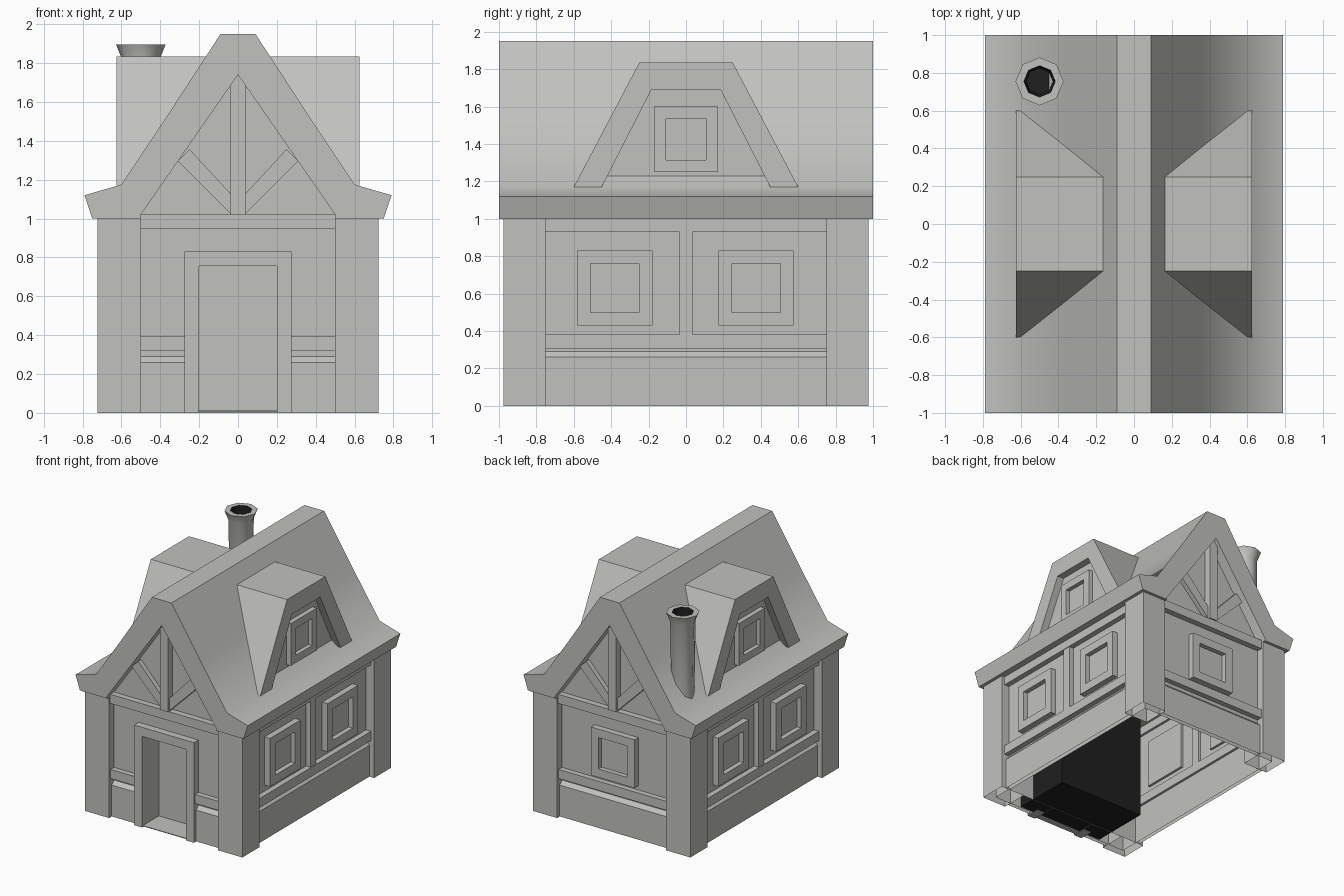
import bpy
import bmesh
from math import sin, cos, pi, radians

if "Cube" in bpy.data.objects:
    bpy.data.objects.remove(bpy.data.objects["Cube"])


def material(name, colour):
    mat = bpy.data.materials.new(name)
    mat.use_nodes = True
    mat.diffuse_color = colour
    mat.node_tree.nodes["Principled BSDF"].inputs["Base Color"].default_value = colour
    return mat


STONE = material("stone_grey", (0.535, 0.535, 0.52, 1))
SOOT = material("soot_black", (0.014, 0.014, 0.014, 1))


def finish(name, bm, mat=STONE, smooth=None):
    mesh = bpy.data.meshes.new(name)
    bm.to_mesh(mesh)
    bm.free()
    mesh.materials.append(mat)
    ob = bpy.data.objects.new(name, mesh)
    bpy.context.collection.objects.link(ob)
    if smooth:
        bpy.ops.object.select_all(action="DESELECT")
        ob.select_set(True)
        bpy.context.view_layer.objects.active = ob
        bpy.ops.object.shade_smooth_by_angle(angle=radians(smooth))


def prism_mesh(pts, axis, d0, d1):
    """Extrude a (sideways, height) outline along x or y; both caps are returned too."""
    bm = bmesh.new()
    place = (lambda u, z, d: (d, u, z)) if axis == "x" else (lambda u, z, d: (u, d, z))
    a = [bm.verts.new(place(u, z, d0)) for u, z in pts]
    b = [bm.verts.new(place(u, z, d1)) for u, z in pts]
    caps = bm.faces.new(a), bm.faces.new(b)
    for i in range(len(pts)):
        j = (i + 1) % len(pts)
        bm.faces.new((a[i], a[j], b[j], b[i]))
    bmesh.ops.recalc_face_normals(bm, faces=bm.faces)
    return bm, *caps


def prism(name, pts, axis, d0, d1, smooth=None, open_base=False):
    bm = prism_mesh(pts, axis, d0, d1)[0]
    if open_base:
        base = [f for f in bm.faces if all(v.co.z == 0 for v in f.verts)]
        bmesh.ops.delete(bm, geom=base, context="FACES_ONLY")
    finish(name, bm, smooth=smooth)


def rect(u0, u1, z0, z1):
    return [(u0, z0), (u1, z0), (u1, z1), (u0, z1)]


def mirrored(half):
    """Complete a right-hand outline, listed top to bottom, with its mirror image."""
    return half + [(-u, z) for u, z in reversed(half) if u]


def window(name, pts, axis, d0, d1, border, sink):
    bm, _, cap = prism_mesh(pts, axis, d0, d1)
    bmesh.ops.inset_individual(bm, faces=[cap], thickness=border, use_even_offset=True)
    pane = bmesh.ops.extrude_discrete_faces(bm, faces=[cap])["faces"][0]
    bmesh.ops.translate(bm, verts=pane.verts, vec=pane.normal * -sink)
    finish(name, bm)


def plinth(name, axis, s, wall, spans):
    # low base with a sloping top, drawn in section and run along the wall
    inner, outer = s * (wall - 0.005), s * (wall + 0.03)
    for u0, u1 in spans:
        section = [(inner, 0), (outer, 0), (outer, 0.26), (inner, 0.295)]
        prism(name, section, "y" if axis == "x" else "x", u0, u1, open_base=True)


WALL_X, WALL_Y = 0.65, 0.91

# Wall shell, open underneath
prism("wall_shell", rect(-WALL_X, WALL_X, 0, 1), "y", -0.75, WALL_Y, open_base=True)

# Front wall with door opening
prism("front_wall", mirrored([(WALL_X, 1), (WALL_X, 0), (0.2, 0), (0.2, 0.755)]),
      "y", -WALL_Y, -0.75, open_base=True)
prism("door_frame", mirrored([(0.275, 0.83), (0.275, 0), (0.2, 0), (0.2, 0.755)]),
      "y", -0.97, -0.85)
prism("door_floor", rect(-0.2, 0.2, 0.006, 0.012), "y", -0.96, -0.75)

# Dark box around the door recess, open to the front
bm, front, _ = prism_mesh(rect(-0.4, 0.4, 0.003, 0.9), "y", -0.9, -0.4)
bm.faces.remove(front)
finish("door_recess_box", bm, SOOT)

# Gable wall and roof
prism("gable_wall", mirrored([(0, 1.76), (0.52, 1)]), "y", -WALL_Y, WALL_Y)
roof_half = [(0.09, 1.95), (0.36, 1.535), (0.6, 1.175), (0.79, 1.12),
             (0.75, 1), (0.5, 1), (0.5, 1.02)]
prism("roof", roof_half + [(0, 1.74)] + [(-u, z) for u, z in reversed(roof_half)],
      "y", -1, 1, smooth=45)

# Corner posts
for sx in (-1, 1):
    for sy in (-1, 1):
        prism("corner_post", rect(sx * 0.5, sx * 0.723, 0, 1), "y",
              sy * 0.75, sy * 0.975, open_base=True)

# Front and back timbering
for s, end in ((-1, "front"), (1, "back")):
    w = s * (WALL_Y - 0.02)
    spans = [(-0.5, -0.275), (0.275, 0.5)] if s < 0 else [(-0.5, 0.5)]
    plinth(f"{end}_plinth", "y", s, WALL_Y, spans)
    for u0, u1 in spans:
        prism(f"{end}_rail", rect(u0, u1, 0.32, 0.395), "y", w, s * 0.955)
    prism(f"{end}_tie_beam", rect(-0.5, 0.5, 0.945, 1.02), "y", w, s * 0.96)
    prism(f"{end}_king_post", rect(-0.038, 0.038, 1.02, 1.77), "y", w, s * 0.97)
    for m in (-1, 1):
        brace = [(0.036, 1.023), (0.31, 1.297), (0.25, 1.357), (0.036, 1.126)]
        prism(f"{end}_brace", [(m * u, z) for u, z in brace], "y", w, s * 0.95)
window("back_window", rect(-0.2, 0.2, 0.43, 0.83), "y", 0.88, 0.96, 0.07, 0.04)

# Side timbering, windows and dormers
for s, side in ((-1, "right"), (1, "left")):
    w = s * (WALL_X - 0.02)
    plinth(f"{side}_plinth", "x", s, WALL_X, [(-0.75, 0.75)])
    prism(f"{side}_rail", rect(-0.75, 0.75, 0.303, 0.38), "x", w, s * 0.695)
    prism(f"{side}_top_beam", rect(-0.75, 0.75, 0.93, 1), "x", w, s * 0.695)
    prism(f"{side}_middle_post", rect(-0.035, 0.035, 0.38, 0.93), "x", w, s * 0.69)
    for y in (-0.38, 0.375):
        window(f"{side}_window", rect(y - 0.2, y + 0.2, 0.43, 0.83),
               "x", w, s * 0.7, 0.07, 0.04)

    hood = [(0.25, 1.835), (0.6, 1.17), (0.45, 1.17), (0.185, 1.69)]
    prism(f"{side}_dormer_hood", mirrored(hood), "x", s * 0.14, s * 0.625)
    prism(f"{side}_dormer_wall", mirrored([(0.2, 1.72), (0.46, 1.18)]),
          "x", s * 0.25, s * 0.565)
    window(f"{side}_dormer_window", rect(-0.17, 0.17, 1.25, 1.6),
           "x", s * 0.54, s * 0.605, 0.063, 0.035)


def chimney_part(name, profile, mat, cap_end=False):
    sides = 8
    bm = bmesh.new()
    rings = [[bm.verts.new((-0.5 + r * sin(2 * pi * i / sides),
                            0.755 + r * cos(2 * pi * i / sides), z))
              for i in range(sides)] for r, z in profile]
    for low, high in zip(rings, rings[1:]):
        for i in range(sides):
            j = (i + 1) % sides
            bm.faces.new((low[j], low[i], high[i], high[j]))
    if cap_end:
        bm.faces.new(rings[-1][::-1])
    finish(name, bm, mat, smooth=50)


# Chimney with a flared rim and a dark flue
chimney_part("chimney", ((0.088, 1.2), (0.097, 1.82), (0.127, 1.895), (0.083, 1.895)), STONE)
chimney_part("chimney_flue", ((0.083, 1.895), (0.07, 1.4)), SOOT, cap_end=True)
